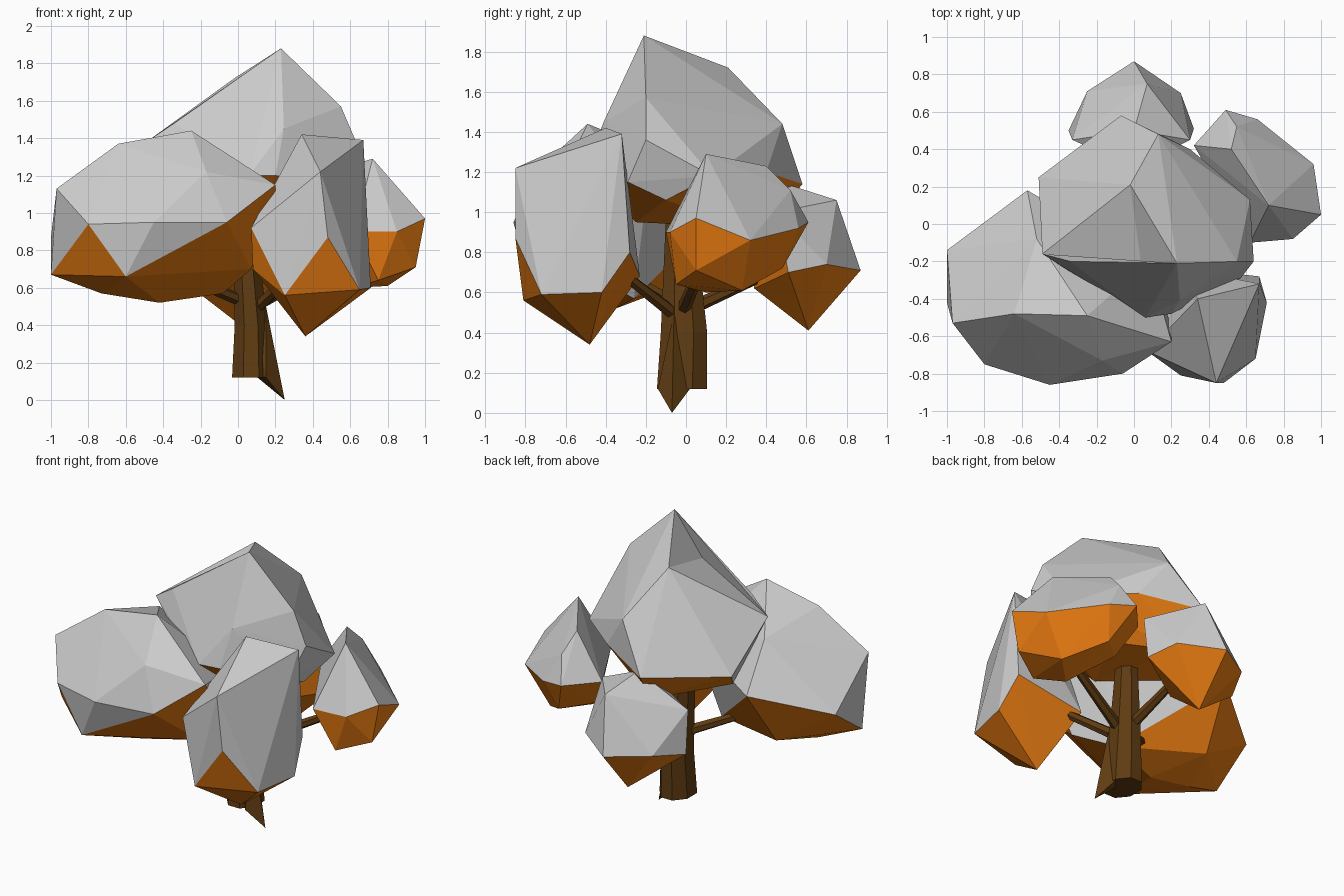
import bpy, bmesh, math
from mathutils import Vector

if "Cube" in bpy.data.objects:
    bpy.data.objects.remove(bpy.data.objects["Cube"])


def material(name, rgb):
    m = bpy.data.materials.new(name)
    m.diffuse_color = (*rgb, 1)
    m.use_nodes = True
    m.node_tree.nodes["Principled BSDF"].inputs["Base Color"].default_value = m.diffuse_color
    return m


GREY = material("leaf_top", (0.8, 0.8, 0.8))
ORANGE = material("leaf_underside", (0.85, 0.21, 0.006))
BROWN = material("bark", (0.115, 0.045, 0.006))


def finish(name, bm, mats):
    bmesh.ops.recalc_face_normals(bm, faces=bm.faces)
    me = bpy.data.meshes.new(name)
    bm.to_mesh(me)
    bm.free()
    for m in mats:
        me.materials.append(m)
    ob = bpy.data.objects.new(name, me)
    bpy.context.collection.objects.link(ob)
    return ob


def hull(name, corners, mats, limit=-0.12, waist=0, dent=None):
    """Faceted boulder shape; faces that look down or sit below the waist take
    the second material. dent = (point near the face to push in, its new middle)."""
    bm = bmesh.new()
    for c in corners:
        bm.verts.new(c)
    bmesh.ops.convex_hull(bm, input=bm.verts)
    bmesh.ops.delete(bm, geom=[v for v in bm.verts if not v.link_faces], context='VERTS')
    bmesh.ops.recalc_face_normals(bm, faces=bm.faces)
    bm.normal_update()
    for f in bm.faces:
        low = f.normal.z < limit or f.calc_center_median().z < waist
        f.material_index = int(len(mats) > 1 and low)
    if dent:
        near = min(bm.faces, key=lambda f: (f.calc_center_median() - Vector(dent[0])).length)
        bmesh.ops.poke(bm, faces=[near])["verts"][0].co = dent[1]
    return finish(name, bm, mats)


def loft(name, rings, sides):
    """Rings of (centre, x radius, y radius) joined into a closed trunk."""
    bm = bmesh.new()
    loops = []
    for (cx, cy, cz), rx, ry in rings:
        angles = [2 * math.pi * (i + 0.5) / sides for i in range(sides)]
        loops.append([bm.verts.new((cx + rx * math.cos(a), cy + ry * math.sin(a), cz))
                      for a in angles])
    for lo, hi in zip(loops, loops[1:]):
        for i in range(sides):
            j = (i + 1) % sides
            bm.faces.new((lo[i], lo[j], hi[j], hi[i]))
    bm.faces.new(loops[0][::-1])
    bm.faces.new(loops[-1])
    return finish(name, bm, [BROWN])


def branch(name, start, end, r0, r1):
    a, b = Vector(start), Vector(end)
    bm = bmesh.new()
    bmesh.ops.create_cone(bm, cap_ends=True, segments=6, radius1=r0, radius2=r1,
                          depth=(b - a).length)
    ob = finish(name, bm, [BROWN])
    ob.location = (a + b) / 2
    ob.rotation_euler = (b - a).to_track_quat('Z', 'Y').to_euler()
    return ob


LEAF = [GREY, ORANGE]

# Foliage clumps
hull("left_foliage", [
    (-.25, -.49, 1.44), (-.64, -.48, 1.37), (-.97, -.53, 1.13), (-.17, -.73, 1.22),
    (.2, -.63, 1.15), (.2, -.55, 1.04), (-.8, -.75, .94), (-.45, -.86, .95),
    (-.06, -.8, .95), (-1, -.14, .87), (-1, -.42, .67), (-.6, -.78, .66),
    (-.57, .18, 1.0), (-.52, -.08, 1.27), (-.42, -.35, .52), (-.73, -.35, .57),
    (.07, -.5, .7), (-.08, -.26, .57), (-.62, -.06, .63), (.08, -.2, 1.06)],
    LEAF, limit=-0.36)

hull("top_foliage", [
    (.23, -.21, 1.88), (-.02, .21, 1.72), (.55, -.2, 1.57), (.64, -.2, 1.36),
    (.245, -.41, 1.45), (-.34, -.2, 1.48), (-.49, -.16, 1.38), (-.51, .25, 1.14),
    (-.07, .58, 1.14), (.13, .48, 1.44), (.3, .4, 1.2), (.62, .13, 1.18),
    (.2, -.48, 1.2), (.06, -.5, 1.2), (-.13, -.39, 1.2), (.57, -.29, 1.15),
    (.55, -.1, 1.06), (-.02, .4, .92), (.3, .15, .97), (.1, -.25, .95),
    (-.4, .08, 1.0)], LEAF,
    limit=-0.4, dent=((-.04, -.07, 1.69), (.04, -.23, 1.6)))

hull("front_foliage", [
    (.34, -.4, 1.42), (.67, -.32, 1.39), (.44, -.85, 1.22), (.07, -.68, .92),
    (.08, -.6, .7), (.48, -.85, .87), (.25, -.81, .56), (.36, -.48, .34),
    (.65, -.72, .59), (.71, -.42, .6), (.67, -.28, .8), (.22, -.23, .68)], LEAF, waist=.8)

hull("right_foliage", [
    (.72, .1, 1.29), (.52, .4, 1.23), (.55, .52, 1.11), (.49, .61, .95),
    (.66, .56, .92), (.96, .32, .86), (1, .05, .97), (.85, -.08, .9),
    (.62, -.1, .9), (.32, .42, .95), (.95, .05, .71), (.75, -.05, .64),
    (.8, .28, .61), (.62, .1, .6), (.6, .48, .72), (.42, .32, .75)], LEAF)

hull("back_foliage", [
    (0, .5, 1.14), (.07, .75, 1.06), (-.33, .45, .95), (-.25, .71, .72),
    (0, .87, .71), (.25, .7, .74), (.32, .51, .7), (.3, .45, 1),
    (-.35, .5, .68), (0, .61, .41), (0, .34, .62), (0, .3, 1)], LEAF)

# Trunk with one pointed root
loft("trunk", [((.07, -.02, .12), .11, .135), ((.07, -.01, .4), .095, .125),
               ((.05, -.02, .7), .08, .1), ((.03, -.03, 1.1), .06, .07)], 8)
hull("root", [(.25, -.07, 0), (.15, -.14, .12), (.16, .02, .12), (.18, -.06, .3),
              (.15, -.06, .5), (.08, -.05, .14), (.1, -.06, .4)], [BROWN])

# Branches reaching into the clumps
for label, start, end in [
        ("left", (.05, -.02, .52), (-.3, -.25, .66)),
        ("front", (.08, -.03, .47), (.33, -.35, .72)),
        ("right", (.08, -.02, .5), (.6, .1, .78)),
        ("back", (.06, .02, .52), (.02, .42, .7))]:
    branch(label + "_branch", start, end, .035, .025)
